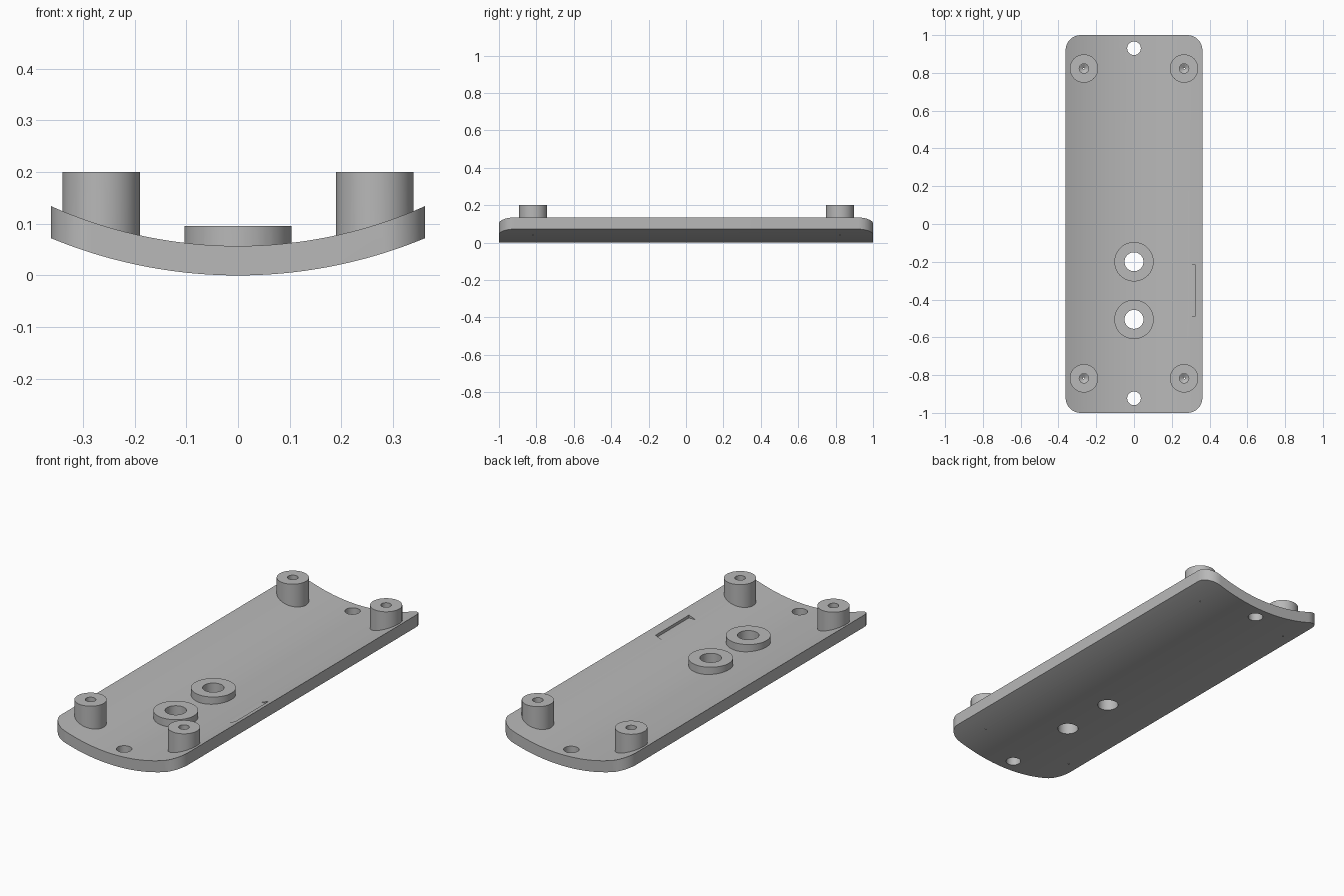
import bpy
import bmesh
from math import asin, cos, sin, pi, radians
from mathutils import Matrix

cube = bpy.data.objects.get("Cube")
if cube:
    bpy.data.objects.remove(cube, do_unlink=True)

grey = bpy.data.materials.new("plain grey")
grey.use_nodes = True
colour = (0.48, 0.48, 0.48, 1)
grey.diffuse_color = colour
grey.node_tree.nodes["Principled BSDF"].inputs["Base Color"].default_value = colour

HALF_WIDTH, HALF_LENGTH, CORNER = 0.362, 1.0, 0.08
AXIS_Z, OUTER, INNER = 0.945, 0.945, 0.888


def make_object(name, bm):
    bmesh.ops.recalc_face_normals(bm, faces=bm.faces)
    mesh = bpy.data.meshes.new(name)
    bm.to_mesh(mesh)
    bm.free()
    mesh.materials.append(grey)
    obj = bpy.data.objects.new(name, mesh)
    bpy.context.collection.objects.link(obj)
    return obj


def prism(name, outline, direction):
    """Extrude a closed outline of 3D points along a direction."""
    bm = bmesh.new()
    face = bm.faces.new([bm.verts.new(p) for p in outline])
    made = bmesh.ops.extrude_face_region(bm, geom=[face])["geom"]
    verts = [v for v in made if isinstance(v, bmesh.types.BMVert)]
    bmesh.ops.translate(bm, vec=direction, verts=verts)
    return make_object(name, bm)


def cylinder(name, x, y, bottom, top, radius, bottom_radius=None, sides=64):
    bm = bmesh.new()
    low = radius if bottom_radius is None else bottom_radius
    bmesh.ops.create_cone(bm, cap_ends=True, segments=sides, radius1=low,
                          radius2=radius, depth=top - bottom,
                          matrix=Matrix.Translation((x, y, (bottom + top) / 2)))
    return make_object(name, bm)


def combine(target, tool, operation):
    """Apply a boolean and discard the tool."""
    mod = target.modifiers.new(tool.name, "BOOLEAN")
    mod.operation, mod.solver, mod.object = operation, "EXACT", tool
    bpy.context.view_layer.objects.active = target
    bpy.ops.object.modifier_apply(modifier=mod.name)
    bpy.data.objects.remove(tool, do_unlink=True)


def arc(radius, steps=64):
    limit = asin(0.4 / radius)
    angles = [limit * (2 * i / steps - 1) for i in range(steps + 1)]
    return [(radius * sin(a), -1.1, AXIS_Z - radius * cos(a)) for a in angles]


# Curved plate, trimmed to a rectangle with rounded corners
plate = prism("mounting_plate", arc(OUTER) + arc(INNER)[::-1], (0, 2.2, 0))
outline = []
for quarter, (sx, sy) in enumerate([(1, 1), (-1, 1), (-1, -1), (1, -1)]):
    for i in range(17):
        a = (quarter + i / 16) * pi / 2
        outline.append((sx * (HALF_WIDTH - CORNER) + CORNER * cos(a),
                        sy * (HALF_LENGTH - CORNER) + CORNER * sin(a), -0.1))
combine(plate, prism("plate_outline", outline, (0, 0, 0.5)), "INTERSECT")

# Corner posts and the two raised collars
posts = [(x, y) for x in (-0.265, 0.265) for y in (-0.817, 0.823)]
collars = [-0.505, -0.2]
for x, y in posts:
    combine(plate, cylinder("post", x, y, 0.07, 0.2, 0.075), "UNION")
for y in collars:
    combine(plate, cylinder("collar", 0, y, 0.03, 0.096, 0.104), "UNION")

# Screw holes with drill-point ends, collar bores and end holes
for x, y in posts:
    combine(plate, cylinder("screw_hole", x, y, 0.051, 0.25, 0.025, sides=32), "DIFFERENCE")
    combine(plate, cylinder("drill_point", x, y, 0.036, 0.0515, 0.025, 0, 32), "DIFFERENCE")
for y in collars:
    combine(plate, cylinder("collar_bore", 0, y, -0.1, 0.3, 0.05), "DIFFERENCE")
for y in (-0.923, 0.93):
    combine(plate, cylinder("end_hole", 0, y, -0.1, 0.3, 0.036), "DIFFERENCE")

# Shallow flat pocket beside the left edge
pocket = [(0.2, -0.488, 0.104), (0.325, -0.488, 0.104),
          (0.325, -0.217, 0.104), (0.2, -0.217, 0.104)]
combine(plate, prism("side_pocket", pocket, (0, 0, 0.2)), "DIFFERENCE")

bpy.ops.object.select_all(action="DESELECT")
plate.select_set(True)
bpy.context.view_layer.objects.active = plate
bpy.ops.object.shade_smooth_by_angle(angle=radians(30))
